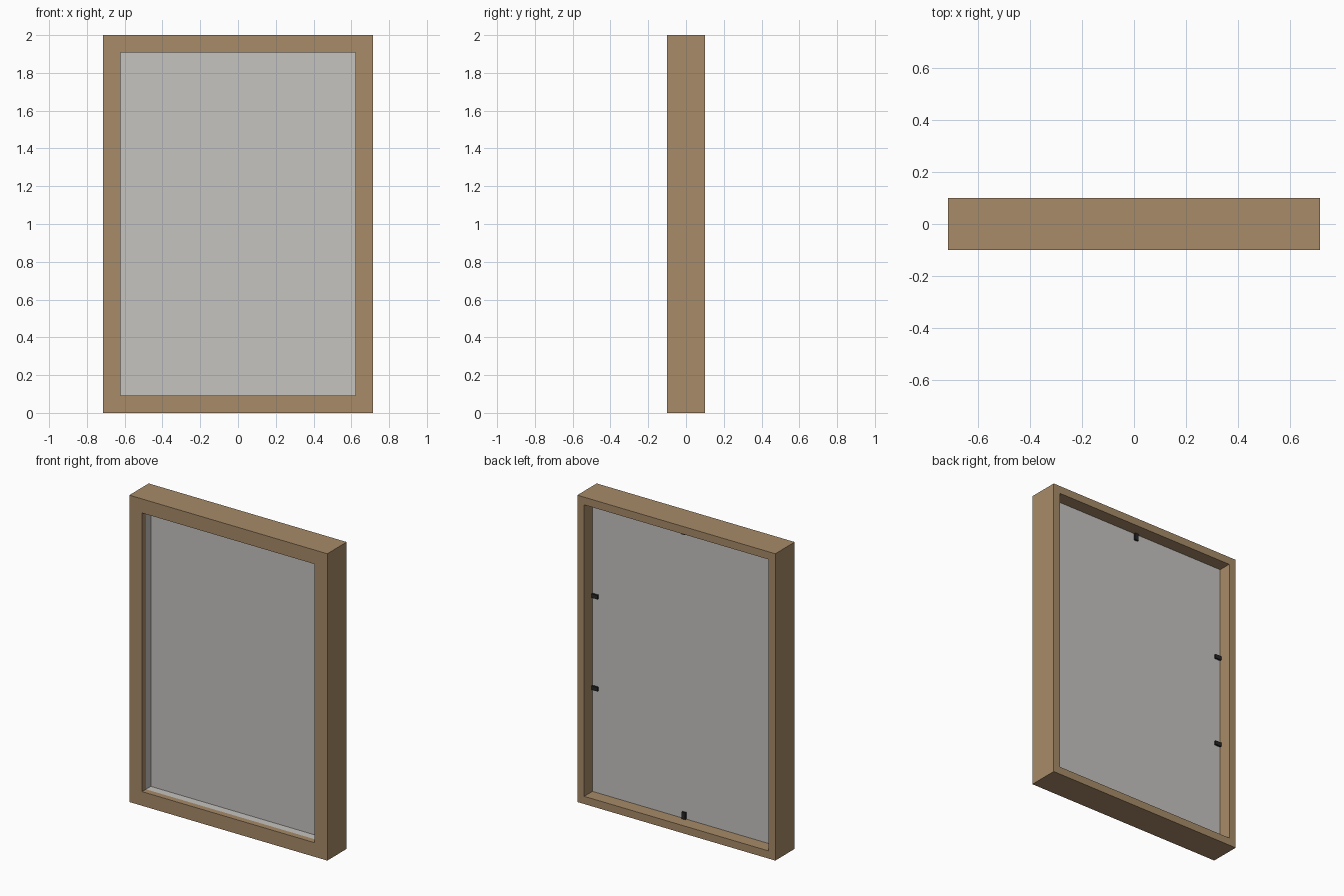
import bpy
import bmesh

if "Cube" in bpy.data.objects:
    bpy.data.objects.remove(bpy.data.objects["Cube"], do_unlink=True)

HALF_W, HEIGHT, HALF_D = 0.714, 2.0, 0.1
LIP, RABBET = 0.092, 0.05          # bar width at the front and at the back
STEP_Y, PANEL_Y, BACK_Y = -0.06, -0.01, 0.015


def material(name, colour):
    mat = bpy.data.materials.new(name)
    mat.use_nodes = True
    mat.diffuse_color = (*colour, 1)
    mat.node_tree.nodes["Principled BSDF"].inputs["Base Color"].default_value = (*colour, 1)
    return mat


wood = material("warm wood", (0.392, 0.258, 0.138))
board = material("pale grey board", (0.565, 0.552, 0.527))
metal = material("dark metal", (0.02, 0.02, 0.02))


def finish(name, bm, mat):
    bmesh.ops.recalc_face_normals(bm, faces=bm.faces)
    mesh = bpy.data.meshes.new(name)
    bm.to_mesh(mesh)
    bm.free()
    mesh.materials.append(mat)
    obj = bpy.data.objects.new(name, mesh)
    bpy.context.collection.objects.link(obj)
    return obj


def box(name, low, high, mat):
    bm = bmesh.new()
    bmesh.ops.create_cube(bm, size=1)
    for v in bm.verts:
        v.co = [(a + b) / 2 + c * (b - a) for a, b, c in zip(low, high, v.co)]
    return finish(name, bm, mat)


def corner(index, inset, y):
    """Point on the mitre line of one corner, inset from the outer rectangle."""
    side = -1 if index in (0, 3) else 1
    z = inset if index < 2 else HEIGHT - inset
    return (side * (HALF_W - inset), y, z)


def mitred_bar(name, index, profile, mat):
    """Sweep an (inset, y) profile between two neighbouring corners."""
    bm = bmesh.new()
    ends = [[bm.verts.new(corner(i % 4, *p)) for p in profile] for i in (index, index + 1)]
    count = len(profile)
    for k in range(count):
        n = (k + 1) % count
        bm.faces.new((ends[0][k], ends[0][n], ends[1][n], ends[1][k]))
    for end in ends:
        bm.faces.new(end)
    return finish(name, bm, mat)


# Rabbeted wooden frame and the spacer behind its front lip
frame_profile = [(0, -HALF_D), (LIP, -HALF_D), (LIP, STEP_Y),
                 (RABBET, STEP_Y), (RABBET, HALF_D), (0, HALF_D)]
spacer_profile = [(RABBET, STEP_Y), (LIP, STEP_Y), (LIP, PANEL_Y), (RABBET, PANEL_Y)]
for i, place in enumerate(("bottom", "left", "top", "right")):
    mitred_bar(place + "_frame_bar", i, frame_profile, wood)
    mitred_bar(place + "_spacer", i, spacer_profile, board)

# Picture board filling the rabbet
inner_x, top_z = HALF_W - RABBET, HEIGHT - RABBET
box("backing_board", (-inner_x, PANEL_Y, RABBET), (inner_x, BACK_Y, top_z), board)

# Small retaining tabs holding the board from behind
REACH, HALF_TAB, TAB_Y = 0.045, 0.013, BACK_Y + 0.012
for z in (0.73, 1.33):
    for side, place in ((1, "left"), (-1, "right")):
        xs = sorted((side * inner_x, side * (inner_x - REACH)))
        box(place + "_retaining_tab", (xs[0], BACK_Y, z - HALF_TAB),
            (xs[1], TAB_Y, z + HALF_TAB), metal)
for place, z in (("bottom", RABBET), ("top", top_z - REACH)):
    box(place + "_retaining_tab", (-HALF_TAB, BACK_Y, z),
        (HALF_TAB, TAB_Y, z + REACH), metal)
